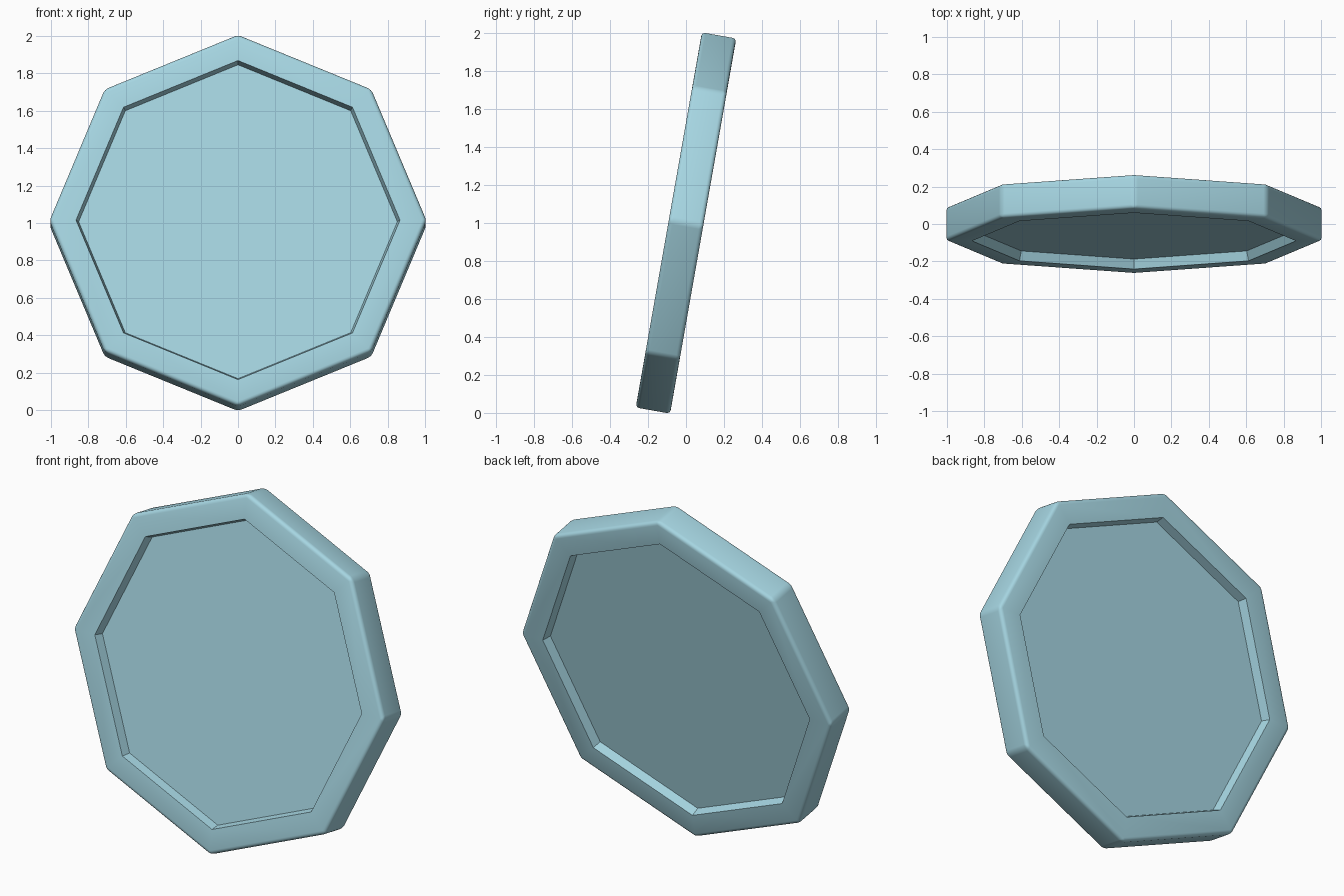
import bpy, bmesh, math
from mathutils import Matrix

if "Cube" in bpy.data.objects:
    bpy.data.objects.remove(bpy.data.objects["Cube"])

SIDES = 8
TILT = math.radians(10)

mat = bpy.data.materials.new("pale blue")
mat.diffuse_color = (0.38, 0.67, 0.76, 1)
mat.use_nodes = True
mat.node_tree.nodes["Principled BSDF"].inputs["Base Color"].default_value = mat.diffuse_color

bm = bmesh.new()


def ring(radius, y):
    """Octagon ring in the xz plane at depth y."""
    return [bm.verts.new((radius * math.cos(i * math.tau / SIDES), y,
                          radius * math.sin(i * math.tau / SIDES))) for i in range(SIDES)]


# Rim profile from the front panel edge, around the outside, to the back panel edge
profile = [(0.852, -0.04), (0.866, -0.092), (1.008, -0.092),
           (1.008, 0.092), (0.866, 0.092), (0.852, 0.04)]
rings = [ring(r, y) for r, y in profile]
for a, b in zip(rings, rings[1:]):
    for i in range(SIDES):
        j = (i + 1) % SIDES
        bm.faces.new((a[i], a[j], b[j], b[i]))

# Recessed panel, front and back
bm.faces.new(rings[0])
bm.faces.new(rings[-1])
bmesh.ops.recalc_face_normals(bm, faces=bm.faces[:])


def edges_between(a, b):
    return [bm.edges.get((u, v)) for u, v in zip(a, b)]


def loop(a):
    return edges_between(a, a[1:] + a[:1])


# Soft outer edges and corners
outer = loop(rings[2]) + loop(rings[3]) + edges_between(rings[2], rings[3])
bmesh.ops.bevel(bm, geom=outer, offset=0.022, segments=4, profile=0.5, affect='EDGES')

# Lean backwards and stand on the floor
bm.transform(Matrix.Rotation(-TILT, 4, 'X'))
low = min(v.co.z for v in bm.verts)
bm.transform(Matrix.Translation((0, 0, -low)))

mesh = bpy.data.meshes.new("octagonal_framed_panel")
bm.to_mesh(mesh)
bm.free()
mesh.materials.append(mat)
obj = bpy.data.objects.new("octagonal_framed_panel", mesh)
bpy.context.collection.objects.link(obj)
bpy.context.view_layer.objects.active = obj
obj.select_set(True)
bpy.ops.object.shade_smooth_by_angle(angle=math.radians(35))
